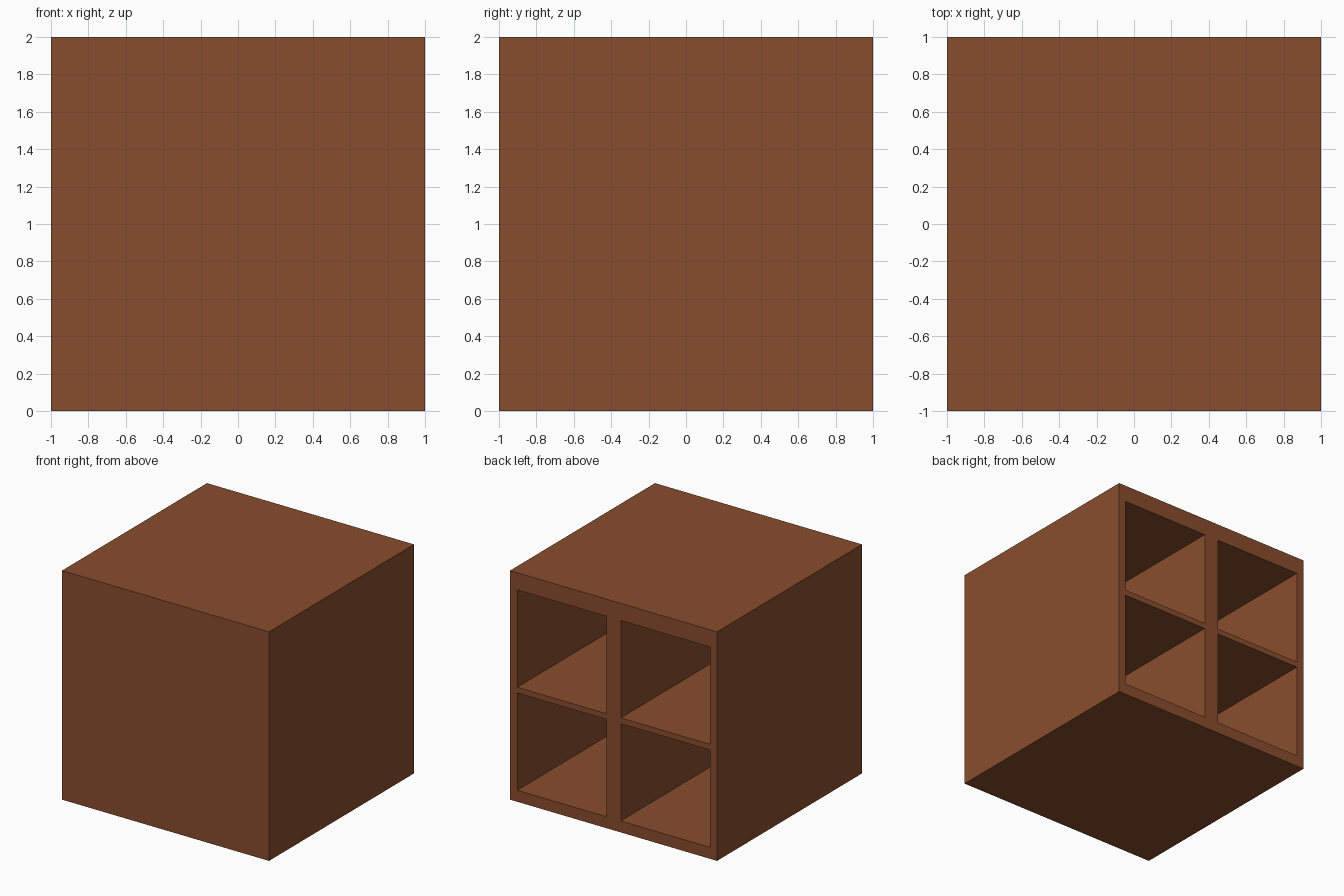
import bpy
import bmesh
from mathutils import Vector

old = bpy.data.objects.get("Cube")
if old:
    bpy.data.objects.remove(old, do_unlink=True)

# Material
wood = bpy.data.materials.new("brown wood")
wood.use_nodes = True
colour = (0.25, 0.075, 0.027, 1)
wood.diffuse_color = colour
wood.node_tree.nodes["Principled BSDF"].inputs["Base Color"].default_value = colour

# Spans of the compartments across and up the open side
COLUMNS = [(-0.93, -0.07), (0.07, 0.93)]
ROWS = [(0.10, 0.95), (1.00, 1.85)]
DEPTH = 1.9


def inside(value, spans):
    return any(low < value < high for low, high in spans)


def back_faces(bm):
    return [f for f in bm.faces if f.normal.y > 0.9]


def cut_back(bm, point, normal):
    """Slice only the back face along a plane."""
    faces = back_faces(bm)
    edges = {e for f in faces for e in f.edges}
    verts = {v for f in faces for v in f.verts}
    bmesh.ops.bisect_plane(bm, geom=faces + list(edges) + list(verts),
                           plane_co=point, plane_no=normal)
    bm.normal_update()


# Solid cabinet block
bm = bmesh.new()
bmesh.ops.create_cube(bm, size=2)
bmesh.ops.translate(bm, verts=bm.verts, vec=(0, 0, 1))
bm.normal_update()

# Grid of cuts outlining the compartments
for span in COLUMNS:
    for x in span:
        cut_back(bm, Vector((x, 0, 0)), Vector((1, 0, 0)))
for span in ROWS:
    for z in span:
        cut_back(bm, Vector((0, 0, z)), Vector((0, 0, 1)))

# Push the four compartments inward
openings = []
for face in back_faces(bm):
    centre = face.calc_center_median()
    if inside(centre.x, COLUMNS) and inside(centre.z, ROWS):
        openings.append(face)
pushed = bmesh.ops.extrude_discrete_faces(bm, faces=openings)["faces"]
bmesh.ops.translate(bm, verts=list({v for f in pushed for v in f.verts}),
                    vec=(0, -DEPTH, 0))
bmesh.ops.recalc_face_normals(bm, faces=bm.faces)

mesh = bpy.data.meshes.new("cabinet")
bm.to_mesh(mesh)
bm.free()
mesh.materials.append(wood)
cabinet = bpy.data.objects.new("cabinet", mesh)
bpy.context.collection.objects.link(cabinet)
